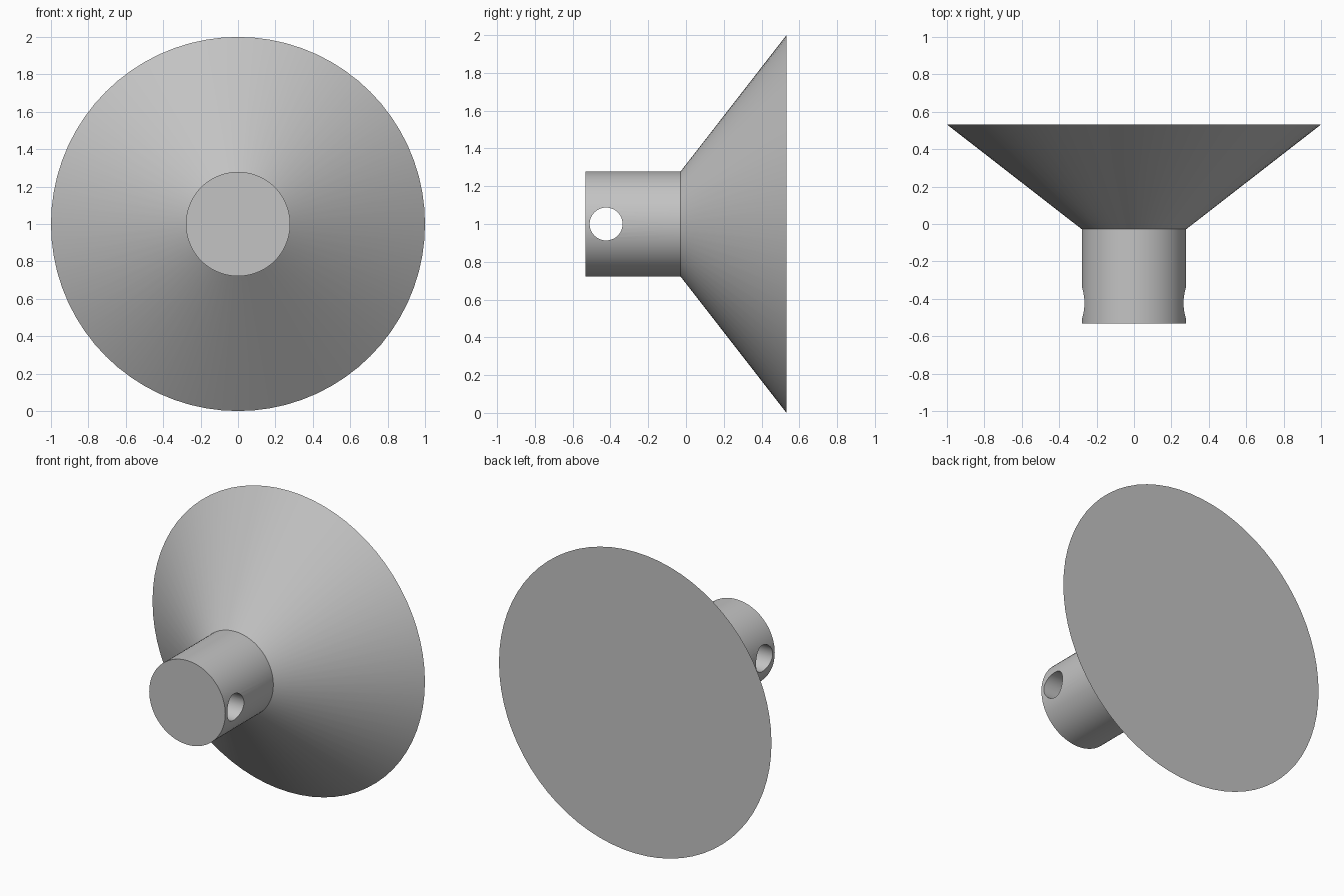
import bpy
import math

SIDES = 72
CENTRE_Z = 1.0

cube = bpy.data.objects.get("Cube")
if cube:
    bpy.data.objects.remove(cube, do_unlink=True)

grey = bpy.data.materials.new("mid grey")
grey.use_nodes = True
grey.diffuse_color = (0.55, 0.55, 0.55, 1)
grey.node_tree.nodes["Principled BSDF"].inputs["Base Color"].default_value = grey.diffuse_color


def lathe(name, profile):
    """Closed solid turned around the y axis from (y, radius) rings, front to back."""
    verts, faces = [], []
    for y, r in profile:
        for i in range(SIDES):
            a = math.tau * i / SIDES
            verts.append((r * math.cos(a), y, CENTRE_Z + r * math.sin(a)))
    for ring in range(len(profile) - 1):
        for i in range(SIDES):
            j = (i + 1) % SIDES
            a, b = ring * SIDES, (ring + 1) * SIDES
            faces.append((a + i, b + i, b + j, a + j))
    faces.append(tuple(range(SIDES)))
    faces.append(tuple(reversed(range(len(verts) - SIDES, len(verts)))))
    mesh = bpy.data.meshes.new(name)
    mesh.from_pydata(verts, [], faces)
    mesh.materials.append(grey)
    obj = bpy.data.objects.new(name, mesh)
    bpy.context.collection.objects.link(obj)
    return obj


# Neck and flared cone as one solid
body = lathe("flared_cone_with_neck", [(-0.532, 0.279), (-0.028, 0.279), (0.532, 1.0)])

# Cross hole through the neck, side to side
bpy.ops.mesh.primitive_cylinder_add(vertices=48, radius=0.087, depth=1.0,
                                    location=(0, -0.423, CENTRE_Z),
                                    rotation=(0, math.pi / 2, 0))
cutter = bpy.context.object
cutter.name = "cross_hole_cutter"
cutter.data.materials.append(grey)
cutter.hide_render = True
cutter.display_type = 'WIRE'

hole = body.modifiers.new("cross_hole", 'BOOLEAN')
hole.operation = 'DIFFERENCE'
hole.solver = 'EXACT'
hole.object = cutter

# Apply the cut and shade the round walls
bpy.ops.object.select_all(action='DESELECT')
body.select_set(True)
bpy.context.view_layer.objects.active = body
bpy.ops.object.modifier_apply(modifier=hole.name)
bpy.data.objects.remove(cutter, do_unlink=True)
bpy.ops.object.shade_smooth_by_angle(angle=math.radians(30))
